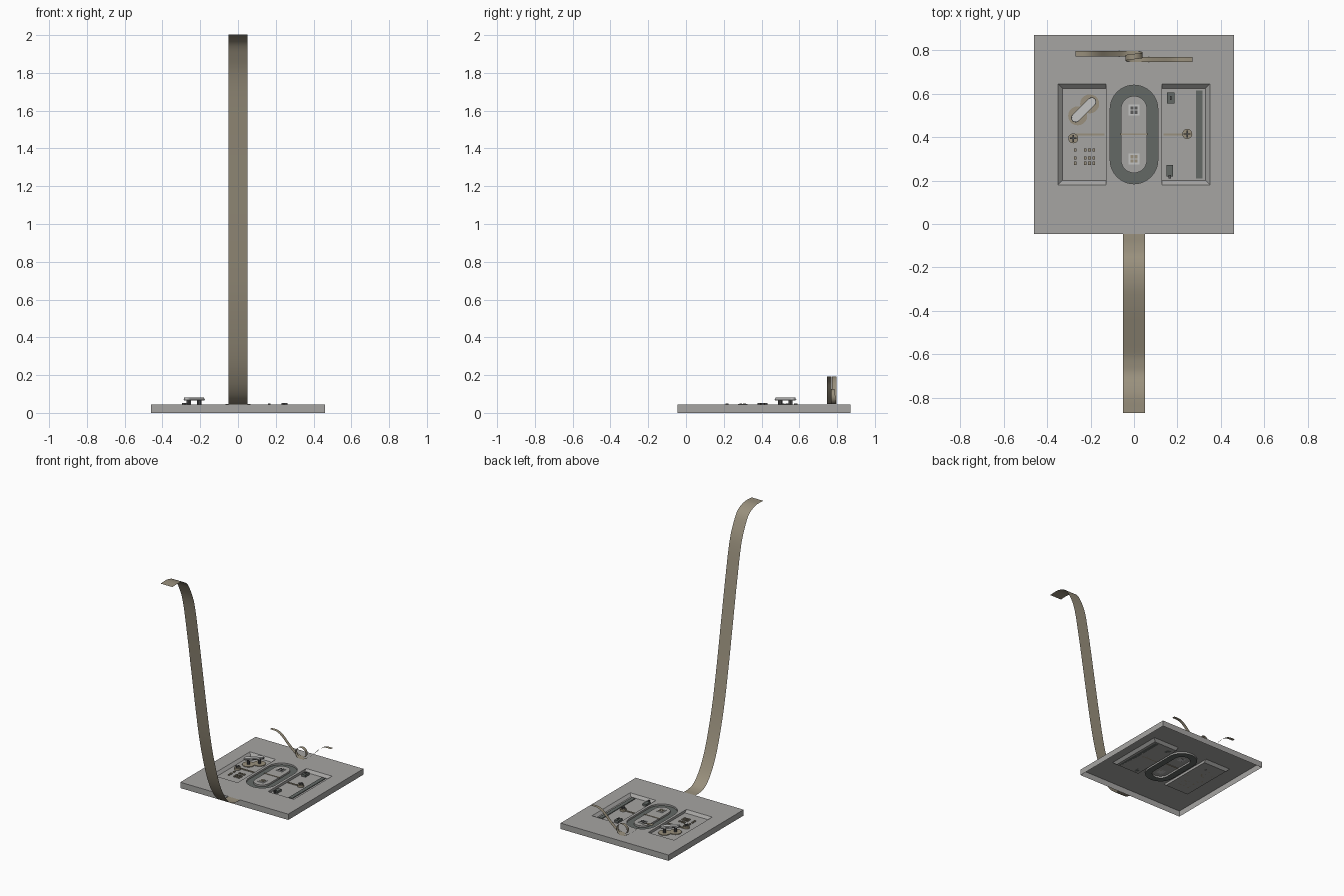
import bpy, bmesh, math
from mathutils import Vector

if "Cube" in bpy.data.objects:
    bpy.data.objects.remove(bpy.data.objects["Cube"])

def mat(name, r, g, b):
    m = bpy.data.materials.new(name)
    m.diffuse_color = (r, g, b, 1)
    m.use_nodes = True
    m.node_tree.nodes["Principled BSDF"].inputs["Base Color"].default_value = m.diffuse_color
    return m

GREY = mat("plate grey", .38, .375, .365)
TAN = mat("track tan", .32, .28, .205)
DARK = mat("slate green", .125, .14, .13)
LIGHT = mat("light grey", .55, .55, .54)
CHAR = mat("charcoal", .1, .1, .1)
TOP, FLOOR, RING = .045, .026, .032

def finish(name, bm, m, smooth=False):
    me = bpy.data.meshes.new(name)
    bm.to_mesh(me)
    bm.free()
    o = bpy.data.objects.new(name, me)
    bpy.context.collection.objects.link(o)
    me.materials.append(m)
    for p in me.polygons:
        p.use_smooth = smooth
    return o

def loft(name, low, high, z0, z1, m):
    """Closed solid between two outlines with equal point counts."""
    bm = bmesh.new()
    a = [bm.verts.new((x, y, z0)) for x, y in low]
    b = [bm.verts.new((x, y, z1)) for x, y in high]
    n = len(a)
    bm.faces.new(a[::-1])
    bm.faces.new(b)
    for i in range(n):
        bm.faces.new((a[i], a[(i+1) % n], b[(i+1) % n], b[i]))
    bmesh.ops.recalc_face_normals(bm, faces=bm.faces)
    return finish(name, bm, m)

def rect(x0, x1, y0, y1):
    return [(x0, y0), (x1, y0), (x1, y1), (x0, y1)]

def box(name, x0, x1, y0, y1, z0, z1, m):
    return loft(name, rect(x0, x1, y0, y1), rect(x0, x1, y0, y1), z0, z1, m)

def stadium(r, half, cx=0, cy=.4125, ang=math.pi/2, n=16):
    """Rounded-end outline; half is the distance from centre to arc centre."""
    pts = []
    for s in (1, -1):
        for i in range(n + 1):
            t = -math.pi/2 + math.pi*i/n + (0 if s > 0 else math.pi)
            pts.append(Vector((s*half + r*math.cos(t), r*math.sin(t))))
    c, s = math.cos(ang), math.sin(ang)
    return [(cx + p.x*c - p.y*s, cy + p.x*s + p.y*c) for p in pts]

def disc(name, x, y, r, z0, z1, m, n=20):
    c = [(x + r*math.cos(2*math.pi*i/n), y + r*math.sin(2*math.pi*i/n)) for i in range(n)]
    return loft(name, c, c, z0, z1, m)

def spline(pts, n=5):
    """Catmull-Rom samples through the points."""
    p = [Vector(q) for q in pts]
    p = [2*p[0]-p[1]] + p + [2*p[-1]-p[-2]]
    out = []
    for i in range(1, len(p)-2):
        a, b, c, d = p[i-1:i+3]
        for k in range(n):
            t = k/n
            out.append(.5*(2*b + (c-a)*t + (2*a-5*b+4*c-d)*t*t + (3*b-a-3*c+d)*t**3))
    return out + [p[-2]]

def strip(name, path, side, m):
    """Thin sheet swept along a path."""
    bm = bmesh.new()
    rows = [(bm.verts.new(p - side), bm.verts.new(p + side)) for p in path]
    for (a, b), (c, d) in zip(rows, rows[1:]):
        bm.faces.new((a, b, d, c))
    return finish(name, bm, m, True)

# base plate: open-bottomed shell with two pockets and an oval groove
plate = box("base_plate", -.46, .46, -.045, .87, 0, TOP, GREY)
plate.data.materials.append(DARK)
cutters = []
for s in (-1, 1):
    def outline(k):
        xs = sorted((s*.13, s*(.33 + .02*k)))
        return rect(xs[0], xs[1], .20 - .02*k, .625 + .02*k)
    k = (TOP + .02 - FLOOR) / (TOP - FLOOR)
    cutters.append(loft("pocket_cutter", outline(0), outline(k), FLOOR, TOP + .02, GREY))

def ring_cutter():
    bm = bmesh.new()
    loops = [[bm.verts.new((x, y, z)) for x, y in stadium(r, .1175)]
             for r, z in ((.11, RING), (.11, .07), (.06, .07), (.06, RING))]
    n = len(loops[0])
    for j in range(4):
        A, B = loops[j], loops[(j+1) % 4]
        for i in range(n):
            bm.faces.new((A[i], A[(i+1) % n], B[(i+1) % n], B[i]))
    bmesh.ops.recalc_face_normals(bm, faces=bm.faces)
    return finish("groove_cutter", bm, GREY)

cutters.append(ring_cutter())
bpy.context.view_layer.objects.active = plate
for c in cutters:
    md = plate.modifiers.new("cut", 'BOOLEAN')
    md.operation, md.solver, md.object = 'DIFFERENCE', 'EXACT', c
    bpy.ops.object.modifier_apply(modifier=md.name)
    bpy.data.objects.remove(c)
bm = bmesh.new()
bm.from_mesh(plate.data)
for f in bm.faces:
    f.material_index = int(f.normal.z > .9 and abs(f.calc_center_median().z - RING) < .001)
bmesh.ops.delete(bm, geom=[f for f in bm.faces if f.calc_center_median().z < 1e-4], context='FACES')
bm.to_mesh(plate.data)
bm.free()

# tall launch ramp
prof = [(-.87, 2), (-.78, 2), (-.70, 1.965), (-.65, 1.89), (-.60, 1.76), (-.55, 1.5), (-.5, 1.2),
        (-.45, .9), (-.4, .63), (-.35, .43), (-.3, .275), (-.25, .17), (-.2, .1), (-.15, .06),
        (-.1, .047), (-.045, .045)]
strip("launch_ramp", spline([(0, y, z) for y, z in prof]), Vector((.05, 0, 0)), TAN)

# small track at the back with a loop in the middle
ya, yb, z0, R = .785, .758, TOP + .002, .04
arm = [(-.27, .193), (-.215, .19), (-.17, .165), (-.12, .115), (-.07, .072), (-.035, .052), (0, z0)]
left = spline([(x, ya, z) for x, z in arm])
loop = [Vector((R*math.sin(t), ya + (yb-ya)*t/math.tau, z0 + R - R*math.cos(t)))
        for t in (math.tau*i/32 for i in range(1, 32))]
right = [Vector((-p.x, yb, p.z)) for p in reversed(left)]
strip("loop_track", left + loop + right, Vector((0, .0125, 0)), TAN)

# oval middle: small stepped blocks
for y, m in ((.525, CHAR), (.30, TAN)):
    box("oval_block_base", -.025, .025, y-.025, y+.025, TOP, TOP+.003, LIGHT)
    for dx in (-.01, .01):
        for dy in (-.01, .01):
            box("oval_block_stud", dx-.007, dx+.007, y+dy-.007, y+dy+.007, TOP, TOP+.006, m)
box("oval_bar", -.065, .065, .41, .418, TOP-.004, TOP+.003, TAN)

# left pocket: raised bench over two round pads
A, cx, cy, H = math.radians(45), -.232, .526, .052
for s in (-1, 1):
    px, py = cx + s*H*.75*math.cos(A), cy + s*H*.75*math.sin(A)
    disc("bench_pad", px, py, .044, FLOOR, FLOOR+.005, TAN)
    disc("bench_leg", px, py, .012, FLOOR, .068, CHAR, 10)
o = stadium(.018, H, cx, cy, A, 8)
loft("bench_top", o, o, .066, .076, LIGHT)
o = stadium(.021, H, cx, cy, A, 8)
loft("bench_rim", o, o, .07, .074, CHAR)
inner = stadium(.016, H, cx, cy, A, 8)
loft("bench_seat", inner, inner, .074, .082, LIGHT)

# cross-topped knobs with their rails
for x, y, x0, x1 in ((-.28, .395, -.28, -.135), (.245, .415, .135, .27)):
    box("rail", x0, x1, .408, .417, FLOOR, FLOOR+.006, TAN)
    disc("knob", x, y, .023, FLOOR, TOP-.003, TAN)
    box("knob_cross_x", x-.016, x+.016, y-.003, y+.003, TOP-.003, TOP+.007, CHAR)
    box("knob_cross_y", x-.003, x+.003, y-.016, y+.016, TOP-.003, TOP+.007, CHAR)

# left pocket: rows of small studs
for x in (-.27, -.225, -.205, -.185):
    for y in (.28, .305, .34):
        box("stud", x-.006, x+.006, y-.007, y+.007, FLOOR, FLOOR+.008, TAN)

# right pocket: two switch boxes and a long bar
box("rear_switch", .152, .186, .555, .605, FLOOR, TOP-.002, DARK)
box("rear_switch_lever", .165, .173, .572, .59, TOP-.002, TOP+.006, CHAR)
box("front_switch", .15, .18, .22, .272, FLOOR, TOP-.002, DARK)
box("front_switch_lever", .16, .17, .21, .225, FLOOR, TOP+.005, CHAR)
box("long_bar", .285, .315, .21, .615, FLOOR, FLOOR+.005, DARK)
